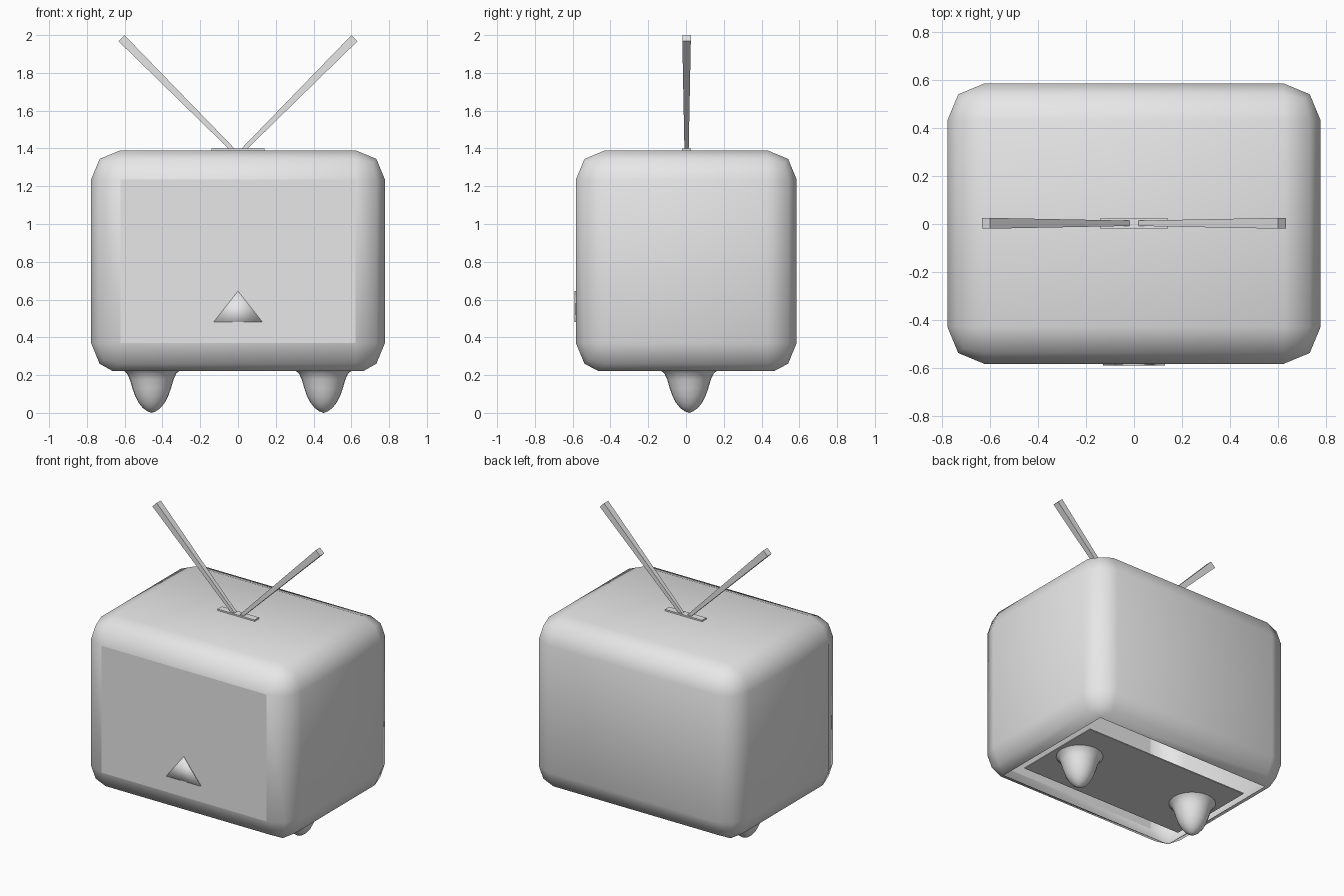
import bpy, bmesh, math
from mathutils import Vector, Matrix

if "Cube" in bpy.data.objects:
    bpy.data.objects.remove(bpy.data.objects["Cube"])

grey = bpy.data.materials.new("grey")
grey.diffuse_color = (0.8, 0.8, 0.8, 1)
grey.use_nodes = True
grey.node_tree.nodes["Principled BSDF"].inputs["Base Color"].default_value = grey.diffuse_color


def finish(name, bm, smooth=False):
    bmesh.ops.recalc_face_normals(bm, faces=bm.faces)
    for f in bm.faces:
        f.smooth = smooth
    me = bpy.data.meshes.new(name)
    bm.to_mesh(me)
    bm.free()
    me.materials.append(grey)
    ob = bpy.data.objects.new(name, me)
    bpy.context.collection.objects.link(ob)
    return ob


def box(lo, hi):
    bm = bmesh.new()
    bmesh.ops.create_cube(bm, size=1)
    lo, hi = Vector(lo), Vector(hi)
    for v in bm.verts:
        v.co = Vector([(a + b) / 2 + c * (b - a) for a, b, c in zip(lo, hi, v.co)])
    return bm


# Rounded cabinet, open underneath
bm = box((-0.778, -0.583, 0.215), (0.778, 0.586, 1.39))
bmesh.ops.bevel(bm, geom=bm.edges[:], offset=0.155, offset_type='OFFSET',
                segments=2, profile=0.5, affect='EDGES')
bm.normal_update()
bmesh.ops.delete(bm, geom=[f for f in bm.faces if f.normal.z < -0.99], context='FACES_ONLY')
for v in bm.verts:
    if v.co.z < 0.225:
        v.co += Vector((math.copysign(0.04, v.co.x), math.copysign(0.035, v.co.y), 0.006))
cabinet = finish("cabinet", bm, True)
# Flat screen face at the front
for p in cabinet.data.polygons:
    if p.normal.y < -0.99:
        p.use_smooth = False

# Floor plate inside the opening
finish("floor_plate", box((-0.62, -0.315, 0.221), (0.62, 0.315, 0.228)))

# Triangular button on the screen
bm = bmesh.new()
tri = [(-0.13, 0.48), (0.13, 0.48), (0, 0.645)]
back = [bm.verts.new((x, -0.582, z)) for x, z in tri]
front = [bm.verts.new((x, -0.589, z)) for x, z in tri]
bm.faces.new(front)
for i in range(3):
    j = (i + 1) % 3
    bm.faces.new((back[i], back[j], front[j], front[i]))
bm.faces.new(back[::-1])
finish("triangle_button", bm, True)

# Bell shaped feet
profile = [(0.15, 0.225), (0.13, 0.208), (0.115, 0.175), (0.102, 0.13), (0.088, 0.09),
           (0.07, 0.055), (0.047, 0.026), (0.022, 0.008), (0, 0)]
for side, x in (("left", -0.457), ("right", 0.453)):
    bm = bmesh.new()
    vs = [bm.verts.new((r, 0, z)) for r, z in profile]
    es = [bm.edges.new(e) for e in zip(vs, vs[1:])]
    bmesh.ops.spin(bm, geom=vs + es, cent=(0, 0, 0), axis=(0, 0, 1),
                   angle=2 * math.pi, steps=24)
    bmesh.ops.remove_doubles(bm, verts=bm.verts, dist=1e-4)
    bmesh.ops.translate(bm, vec=(x, 0.016, 0), verts=bm.verts)
    finish(side + "_foot", bm, True)

# Antenna base and the two tapered rods
finish("antenna_base", box((-0.14, -0.02, 1.385), (0.14, 0.026, 1.4)))
for side, s in (("left", -1), ("right", 1)):
    start, end = Vector((s * 0.02, 0.003, 1.385)), Vector((s * 0.617, 0.003, 1.984))
    d = end - start
    bm = bmesh.new()
    bmesh.ops.create_cone(bm, cap_ends=True, segments=4, radius1=0.011 * 2 ** 0.5,
                          radius2=0.0225 * 2 ** 0.5, depth=d.length)
    bmesh.ops.transform(bm, verts=bm.verts, matrix=Matrix.Translation((start + end) / 2)
                        @ Matrix.Rotation(math.atan2(d.x, d.z), 4, 'Y')
                        @ Matrix.Rotation(math.pi / 4, 4, 'Z'))
    finish(side + "_antenna", bm)
